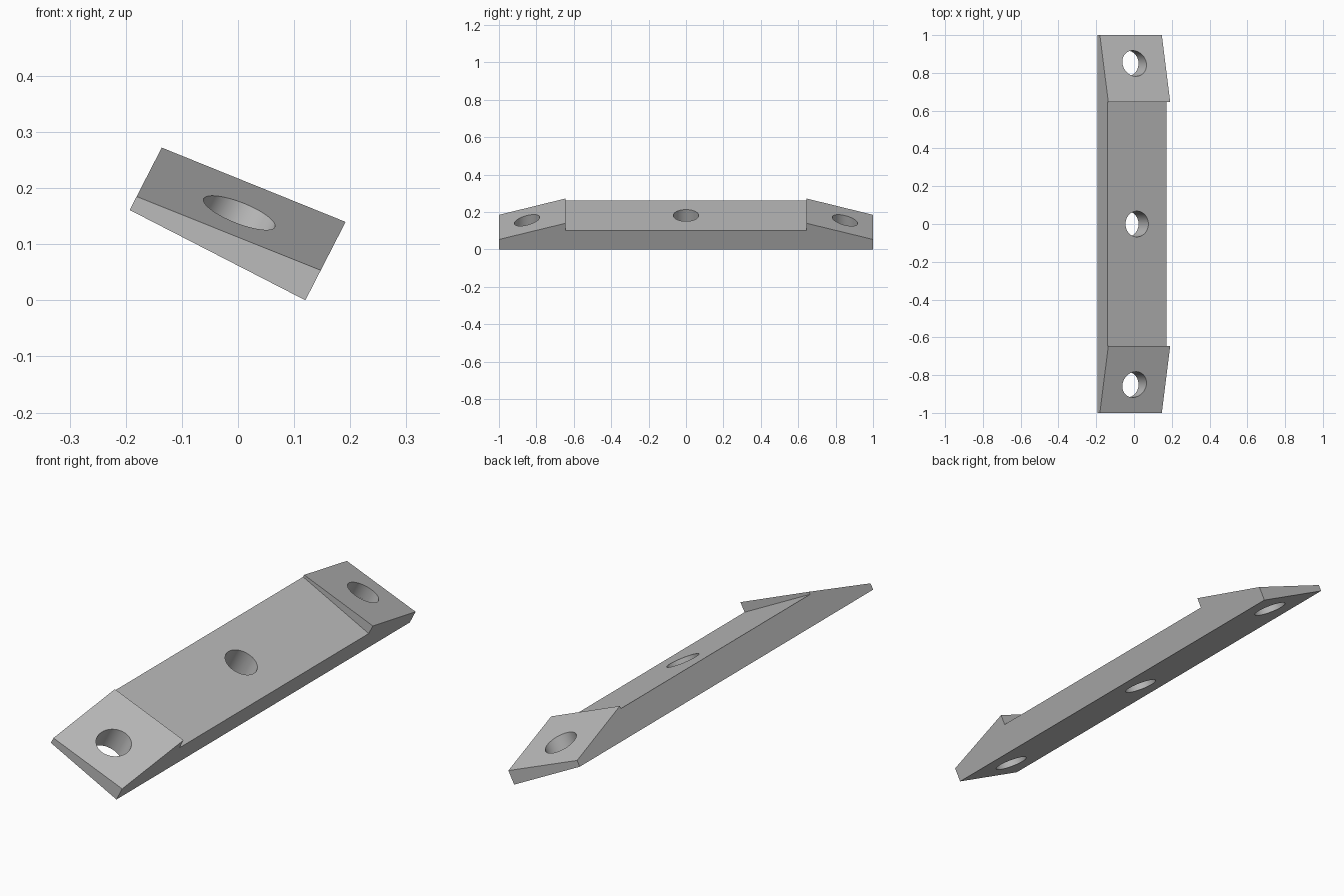
import bpy, bmesh, math
from mathutils import Matrix

default = bpy.data.objects.get("Cube")
if default:
    bpy.data.objects.remove(default, do_unlink=True)

HALF_WIDTH = 0.176
SLAB = 0.114          # thickness of the middle
STEP_Y = 0.645        # where the end wedges begin
TILT = Matrix.Translation((-0.0365, 0, 0.0805)) @ Matrix.Rotation(math.radians(27.2), 4, 'Y')

grey = bpy.data.materials.new("plain_grey")
grey.use_nodes = True
colour = (0.5, 0.5, 0.5, 1)
grey.diffuse_color = colour
grey.node_tree.nodes["Principled BSDF"].inputs["Base Color"].default_value = colour


def make_object(name, bm):
    bmesh.ops.recalc_face_normals(bm, faces=bm.faces)
    mesh = bpy.data.meshes.new(name)
    bm.to_mesh(mesh)
    bm.free()
    mesh.materials.append(grey)
    mesh.transform(TILT)
    obj = bpy.data.objects.new(name, mesh)
    bpy.context.collection.objects.link(obj)
    return obj


def side_outline(bm, x, end_height, peak_height):
    """Long side of the bar: flat base, flat middle, a raised wedge at each end."""
    half = [(1, 0), (1, end_height), (STEP_Y, peak_height), (STEP_Y, SLAB)]
    points = half + [(-y, z) for y, z in reversed(half)]
    return [bm.verts.new((x, y, z)) for y, z in points]


# Bar body: two side outlines bridged across the width
bm = bmesh.new()
low = side_outline(bm, -HALF_WIDTH, 0.027, 0.125)
high = side_outline(bm, HALF_WIDTH, 0.060, 0.157)
bm.faces.new(low)
bm.faces.new(reversed(high))
for i in range(len(low)):
    j = (i + 1) % len(low)
    bm.faces.new((low[i], high[i], high[j], low[j]))
bar = make_object("mounting_bar", bm)

# Three bolt holes, square to the base
bm = bmesh.new()
for y in (-0.85, 0, 0.85):
    bmesh.ops.create_cone(bm, cap_ends=True, segments=64, radius1=0.068, radius2=0.068,
                          depth=0.6, matrix=Matrix.Translation((0, y, 0.05)))
cutter = make_object("hole_cutter", bm)
cutter.hide_render = True

cut = bar.modifiers.new("bolt_holes", 'BOOLEAN')
cut.operation = 'DIFFERENCE'
cut.solver = 'EXACT'
cut.object = cutter

bpy.ops.object.select_all(action='DESELECT')
bar.select_set(True)
bpy.context.view_layer.objects.active = bar
bpy.ops.object.modifier_apply(modifier=cut.name)
bpy.data.objects.remove(cutter, do_unlink=True)

# Smooth hole walls, crisp edges everywhere else
bpy.ops.object.shade_smooth_by_angle(angle=math.radians(10))
